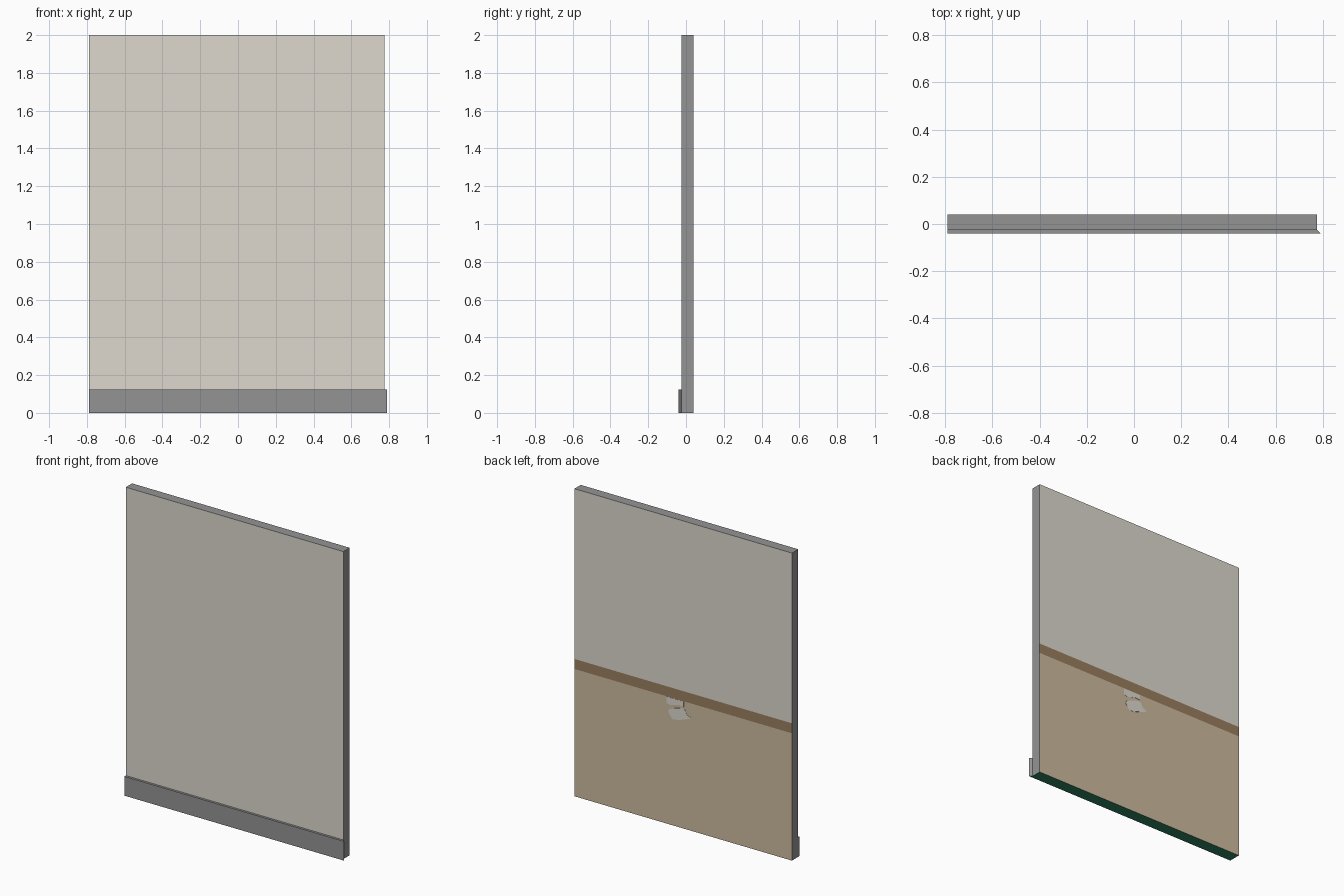
import bpy, bmesh

if "Cube" in bpy.data.objects:
    bpy.data.objects.remove(bpy.data.objects["Cube"])


def mat(name, rgb):
    m = bpy.data.materials.new(name)
    lin = [((c / 255 + 0.055) / 1.055) ** 2.4 for c in rgb]
    m.diffuse_color = (*lin, 1)
    m.use_nodes = True
    m.node_tree.nodes["Principled BSDF"].inputs["Base Color"].default_value = m.diffuse_color
    return m


gray = mat("trim gray", (148, 148, 148))
plaster = mat("off white plaster", (221, 217, 206))
beige = mat("beige paint", (206, 188, 160))
brown = mat("brown stripe", (155, 127, 96))
green = mat("green underside", (46, 132, 100))

LEFT, RIGHT, FRONT, BACK = -0.79, 0.775, -0.025, 0.04
BAND_LOW, BAND_HIGH = 0.828, 0.893


def prism(name, points, offset, mats, rule, cuts=()):
    """Extrude a closed polygon by offset, slice at heights, colour faces by rule."""
    bm = bmesh.new()
    face = bm.faces.new([bm.verts.new(p) for p in points])
    ext = bmesh.ops.extrude_face_region(bm, geom=[face], use_keep_orig=True)
    moved = [g for g in ext["geom"] if isinstance(g, bmesh.types.BMVert)]
    bmesh.ops.translate(bm, verts=moved, vec=offset)
    for z in cuts:
        bmesh.ops.bisect_plane(bm, geom=bm.verts[:] + bm.edges[:] + bm.faces[:],
                               plane_co=(0, 0, z), plane_no=(0, 0, 1))
    bmesh.ops.recalc_face_normals(bm, faces=bm.faces[:])
    bm.normal_update()
    for f in bm.faces:
        f.material_index = mats.index(rule(f.normal, f.calc_center_median().z))
    me = bpy.data.meshes.new(name)
    bm.to_mesh(me)
    bm.free()
    for m in mats:
        me.materials.append(m)
    ob = bpy.data.objects.new(name, me)
    bpy.context.collection.objects.link(ob)
    return ob


def wall_rule(n, z):
    if n.z < -0.5:
        return green
    if n.y < -0.5:
        return plaster
    if n.y > 0.5:
        return beige if z < BAND_LOW else brown if z < BAND_HIGH else plaster
    return gray


# Wall panel: plain front, painted lower half and stripe on the back
prism("wall_panel",
      [(LEFT, FRONT, 0), (RIGHT, FRONT, 0), (RIGHT, BACK, 0), (LEFT, BACK, 0)],
      (0, 0, 2), [gray, plaster, beige, brown, green], wall_rule,
      cuts=(BAND_LOW, BAND_HIGH))

# Baseboard with a mitred right end
prism("baseboard",
      [(LEFT, -0.04, 0), (0.79, -0.04, 0), (RIGHT, FRONT, 0), (LEFT, FRONT, 0)],
      (0, 0, 0.125), [gray, green],
      lambda n, z: green if n.z < -0.5 else gray)

# Chipped paint patches below the stripe on the back
chips = {
    "upper_paint_chip": [(0.112, 0.826), (-0.012, 0.826), (-0.012, 0.792),
                         (0.03, 0.794), (0.085, 0.778), (0.112, 0.785)],
    "lower_paint_chip": [(0.10, 0.73), (0.09, 0.75), (0.055, 0.765), (0.0, 0.78),
                         (-0.02, 0.775), (-0.035, 0.745), (-0.065, 0.735),
                         (-0.055, 0.725), (0.03, 0.695), (0.07, 0.69)],
}
for name, pts in chips.items():
    prism(name, [(x, BACK - 0.001, z) for x, z in pts], (0, 0.002, 0),
          [plaster], lambda n, z: plaster)
